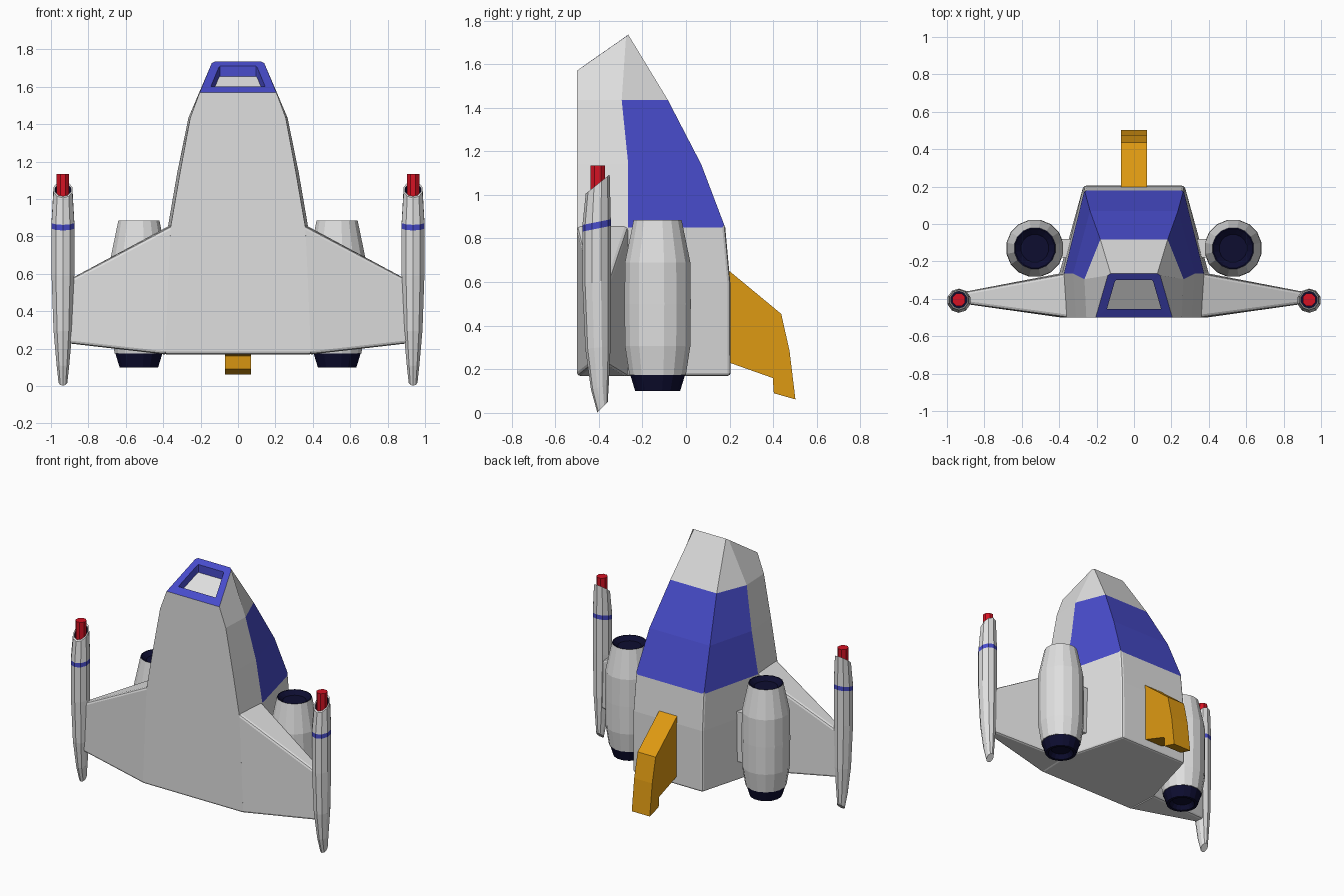
import bpy, bmesh, math

if "Cube" in bpy.data.objects:
    bpy.data.objects.remove(bpy.data.objects["Cube"])


def material(name, rgb):
    m = bpy.data.materials.new(name)
    m.diffuse_color = (*rgb, 1)
    m.use_nodes = True
    m.node_tree.nodes["Principled BSDF"].inputs["Base Color"].default_value = m.diffuse_color
    return m


GREY = material("light_grey", (0.74, 0.74, 0.74))
BLUE = material("blue", (0.065, 0.072, 0.60))
NAVY = material("dark_navy", (0.004, 0.004, 0.03))
ORANGE = material("orange", (0.73, 0.32, 0.006))
RED = material("red", (0.66, 0.006, 0.017))


def finish(name, bm, mats):
    bmesh.ops.recalc_face_normals(bm, faces=bm.faces[:])
    me = bpy.data.meshes.new(name)
    bm.to_mesh(me)
    bm.free()
    for m in mats:
        me.materials.append(m)
    ob = bpy.data.objects.new(name, me)
    bpy.context.collection.objects.link(ob)
    return ob


def loft(rings, rule=lambda band, seg: 0, caps=(0, 0)):
    """Skin closed rings of points; rule gives the material of each face."""
    bm = bmesh.new()
    vs = [[bm.verts.new(p) for p in r] for r in rings]
    n = len(rings[0])
    for i in range(len(vs) - 1):
        for j in range(n):
            k = (j + 1) % n
            f = bm.faces.new((vs[i][j], vs[i][k], vs[i + 1][k], vs[i + 1][j]))
            f.material_index = rule(i, j)
    bm.faces.new(vs[0][::-1]).material_index = caps[0]
    bm.faces.new(vs[-1]).material_index = caps[1]
    bmesh.ops.recalc_face_normals(bm, faces=bm.faces[:])
    return bm


def bevel(bm, test, width):
    edges = [e for e in bm.edges if test(e)]
    bmesh.ops.bevel(bm, geom=edges, offset=width, segments=2, profile=0.5, affect='EDGES')


def ellipse(cx, cy, z, rx, ry, slope=0.0, n=16):
    ring = []
    for i in range(n):
        a = 2 * math.pi * (i + 0.5) / n
        y = ry * math.sin(a)
        ring.append((cx + rx * math.cos(a), cy + y, z + slope * y))
    return ring


# Hull: hexagonal sections given by front, middle and back corners
def section(f, m, b):
    half = [f, m, b]
    return half + [(-x, y, z) for x, y, z in reversed(half)]


hull = [
    section((.39, -.5, .17), (.40, -.265, .17), (.27, .205, .17)),
    section((.372, -.5, .6), (.385, -.265, .6), (.27, .203, .6)),
    section((.36, -.5, .85), (.375, -.265, .85), (.265, .18, .85)),
    section((.31, -.5, 1.14), (.325, -.265, 1.14), (.235, .07, 1.14)),
    section((.255, -.5, 1.435), (.265, -.295, 1.435), (.18, -.083, 1.435)),
    section((.205, -.5, 1.57), (.14, -.275, 1.727), (.125, -.265, 1.735)),
    # window frame and recessed floor
    section((.145, -.455, 1.602), (.103, -.31, 1.703), (.097, -.30, 1.71)),
    section((.145, -.455, 1.547), (.103, -.31, 1.648), (.097, -.30, 1.655)),
]


def hull_colour(band, seg):
    if band >= 5:
        return 1
    return 1 if band in (2, 3) and seg in (1, 2, 3) else 0


bm = loft(hull, hull_colour)
bevel(bm, lambda e: all(v.co.z < .2 for v in e.verts)
      or all(v.co.z < .9 and v.co.y > .1 and abs(e.verts[0].co.z - e.verts[1].co.z) > .1
             for v in e.verts), .014)
finish("hull", bm, [GREY, BLUE])

# Tail fin: side profile pushed across x
fin = [(.15, .68), (.2, .65), (.437, .454), (.475, .284), (.502, .062),
       (.403, .09), (.398, .16), (.2, .23), (.15, .25)]
finish("tail_fin", loft([[(x, y, z) for y, z in fin] for x in (-.07, .07)]), [ORANGE])

for side, s in (("left", -1), ("right", 1)):
    # Wing: tapered box with rounded outer edges
    root = [(s * .39, -.5, .17), (s * .40, -.265, .17), (s * .372, -.265, .855), (s * .36, -.5, .855)]
    tip = [(s * .92, -.425, .23), (s * .92, -.365, .23), (s * .92, -.365, .56), (s * .92, -.425, .56)]
    bm = loft([root, tip])
    bevel(bm, lambda e: any(abs(v.co.x) > .5 for v in e.verts), .016)
    finish(side + "_wing", bm, [GREY])

    # Engine pod with dark nozzle and dark intake
    pod = [(.13, .065), (.10, .085), (.10, .105), (.174, .128), (.174, .132), (.307, .153),
           (.50, .155), (.69, .153), (.885, .112), (.885, .106), (.86, .075)]
    bm = loft([ellipse(s * .53, -.13, z, r, r) for z, r in pod],
              lambda b, j: 1 if b < 3 or b > 7 else 0, (1, 1))
    finish(side + "_engine_pod", bm, [GREY, NAVY])

    # Short mount joining pod to hull
    mount = [[(s * x, y, z) for y, z in ((-.18, .3), (-.08, .3), (-.08, .65), (-.18, .65))]
             for x in (.33, .45)]
    finish(side + "_pod_mount", loft(mount), [GREY])

    # Wingtip cannon: slanted tapering tube with a blue stripe and hollow end
    tube = [(.026, -.383, .025, .024, 1.0), (.12, -.395, .036, .041, .3),
            (.30, -.404, .053, .058, .1), (.60, -.41, .064, .065, .2),
            (.845, -.41, .064, .065, .2), (.875, -.41, .064, .065, .2),
            (1.05, -.405, .053, .055, .8), (1.05, -.405, .044, .045, .8),
            (.95, -.405, .044, .045, 0)]
    bm = loft([ellipse(s * .936, cy, z, rx, ry, k, 10) for z, cy, rx, ry, k in tube],
              lambda b, j: 1 if b == 4 else 2 if b == 7 else 0, (0, 2))
    finish(side + "_cannon", bm, [GREY, BLUE, NAVY])

    # Red barrel
    bm = loft([ellipse(s * .936, -.405, z, .036, .037, 0, 8) for z in (.94, 1.135)])
    finish(side + "_barrel", bm, [RED])
